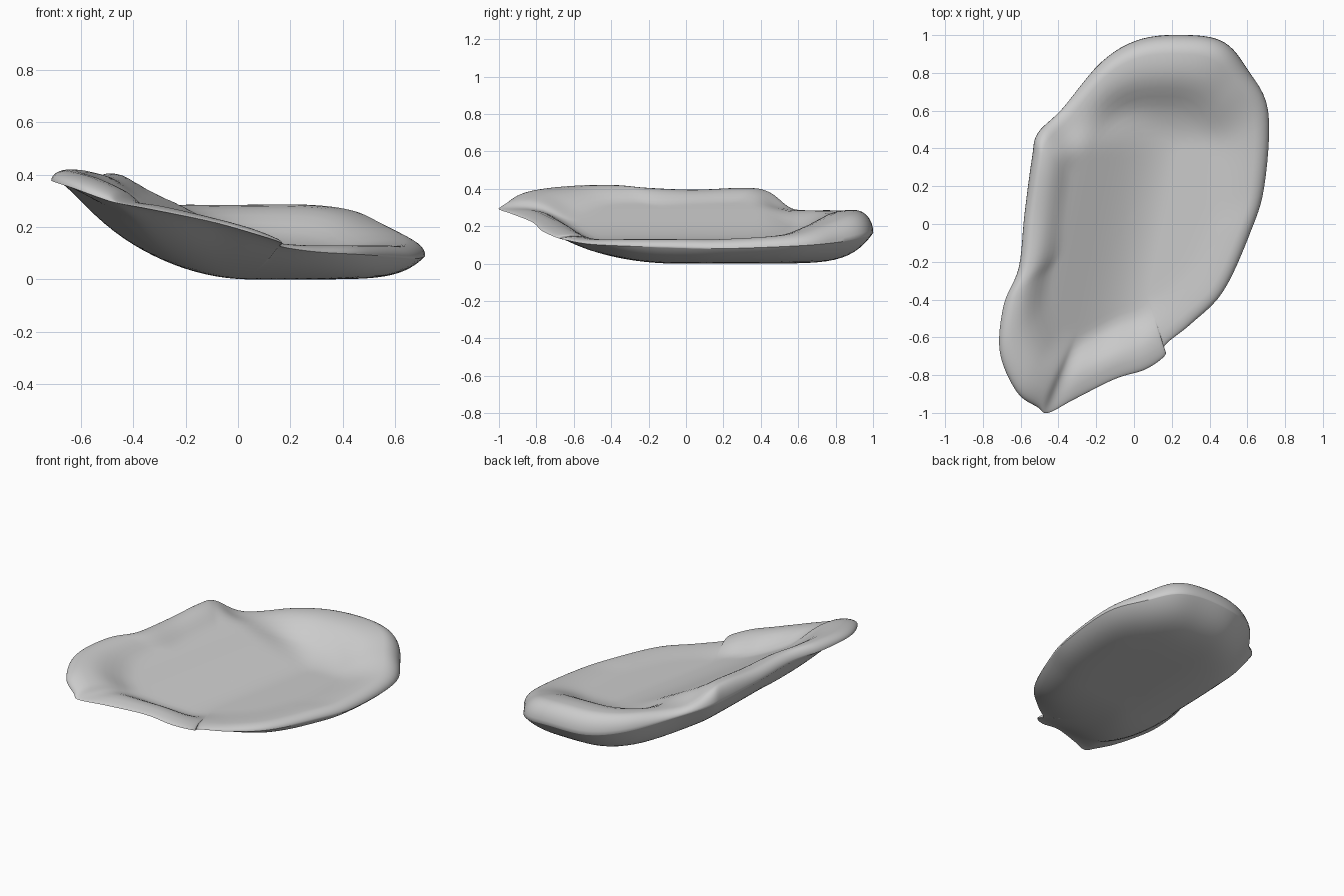
import bpy
import bmesh
import math
from mathutils import Vector

if "Cube" in bpy.data.objects:
    bpy.data.objects.remove(bpy.data.objects["Cube"])

# Rim control points: x, y, height of outer edge, height of rolled crest
RIM = [
    (-.455, -1, .295, .305), (-.32, -.93, .27, .285), (-.1, -.82, .225, .24),
    (.06, -.77, .18, .2), (.165, -.695, .145, .16), (.165, -.64, .13, .145),
    (.3, -.53, .11, .135), (.47, -.36, .1, .135), (.61, -.06, .09, .135),
    (.69, .2, .085, .135), (.71, .6, .1, .16), (.6, .82, .12, .22),
    (.48, .96, .15, .27), (.3, 1, .17, .29), (.04, .98, .17, .29),
    (-.17, .86, .2, .29), (-.38, .61, .26, .3), (-.51, .48, .31, .39),
    (-.54, .35, .32, .41), (-.58, .05, .34, .4), (-.61, -.23, .36, .41),
    (-.69, -.43, .38, .425), (-.71, -.68, .38, .42), (-.62, -.89, .35, .395),
    (-.51, -.97, .31, .35),
]
CENTRE = Vector((-.05, 0))
FLOOR = .125
ROLL = .9      # where the rolled lip begins
STEPS = 6


def smoothstep(low, high, value):
    t = min(max((value - low) / (high - low), 0), 1)
    return t * t * (3 - 2 * t)


def spline(points, steps):
    """Closed smooth curve through the control points."""
    pts = [Vector(p) for p in points]
    result = []
    for i in range(len(pts)):
        a, b, c, d = (pts[(i + k) % len(pts)] for k in (-1, 0, 1, 2))
        for s in range(steps):
            t = s / steps
            result.append(b + (c - a) * t / 2
                          + (a * 2 - b * 5 + c * 4 - d) * t * t / 2
                          + (b * 3 - a - c * 3 + d) * t ** 3 / 2)
    return result


def side_fade(y):
    """The side wall dies out towards the front tip."""
    return 1 - smoothstep(.75, 1.1, -y)


def hollow(x, y):
    """Floor rising into a side wall, a back wall and a gentle front ramp."""
    wall_x = .2 * y - .25
    side = (.275 - .11 * smoothstep(.38, .68, y)) * smoothstep(-.4, .4, wall_x - x)
    back = .165 * smoothstep(.42, .95, y) * smoothstep(-.85, -.3, -x)
    front = .17 * smoothstep(.5, 1.05, -y)
    return FLOOR + math.hypot(side * side_fade(y), back, front)


def bowl(x, y):
    """Underside curving up towards the side and the front."""
    side = .65 * max(0, .05 - x) ** 2 * side_fade(y)
    return .005 + math.hypot(side, .32 * max(0, -.05 - y) ** 2)


def upper_height(rim, xy, t):
    edge, crest = rim[2], rim[3]
    if t <= ROLL:
        return hollow(*xy) + (crest - hollow(*xy)) * smoothstep(.6, ROLL, t)
    u = (t - ROLL) / (1 - ROLL)
    return edge + (crest - edge) * math.sqrt(max(0, 1 - u * u))


def lower_height(rim, xy, t):
    base = min(bowl(*xy), .96 * rim[2])
    return base + (rim[2] - base) * t ** 9


def add_ring(bm, rims, t, height):
    ring = []
    for rim in rims:
        xy = CENTRE.lerp(rim.xy, t)
        ring.append(bm.verts.new((xy.x, xy.y, height(rim, xy, t))))
    return ring


def bridge(bm, first, second):
    n = len(first)
    for i in range(n):
        j = (i + 1) % n
        bm.faces.new((first[i], first[j], second[j], second[i]))


def cap(bm, ring, z):
    middle = bm.verts.new((CENTRE.x, CENTRE.y, z))
    for i, vert in enumerate(ring):
        bm.faces.new((vert, ring[(i + 1) % len(ring)], middle))


rims = spline(RIM, STEPS)
bm = bmesh.new()

# Shared outer edge, then the hollow upper skin and the bowl-shaped underside
edge_ring = add_ring(bm, rims, 1, lower_height)
levels = [math.sin(math.pi / 2 * k / 24) for k in range(23, 1, -1)]
lip = [ROLL + (1 - ROLL) * math.sin(math.pi / 2 * k / 8) for k in range(7, 0, -1)]
inner = [ROLL * k / 20 for k in range(20, 0, -1)]
for parameters, height, middle in ((lip + inner, upper_height, hollow(*CENTRE)),
                                   (levels, lower_height, bowl(*CENTRE))):
    previous = edge_ring
    for t in parameters:
        ring = add_ring(bm, rims, t, height)
        bridge(bm, previous, ring)
        previous = ring
    cap(bm, previous, middle)
bmesh.ops.recalc_face_normals(bm, faces=bm.faces)

# Rest the underside on the ground
lowest = min(v.co.z for v in bm.verts)
bmesh.ops.translate(bm, verts=bm.verts, vec=(0, 0, -lowest))

mesh = bpy.data.meshes.new("curled_shell")
bm.to_mesh(mesh)
bm.free()
shell = bpy.data.objects.new("curled_shell", mesh)
bpy.context.collection.objects.link(shell)

# Plain light grey surface
grey = bpy.data.materials.new("light_grey")
grey.use_nodes = True
colour = (.6, .6, .6, 1)
grey.diffuse_color = colour
grey.node_tree.nodes["Principled BSDF"].inputs["Base Color"].default_value = colour
mesh.materials.append(grey)

bpy.context.view_layer.objects.active = shell
shell.select_set(True)
bpy.ops.object.shade_smooth_by_angle(angle=math.radians(50))
